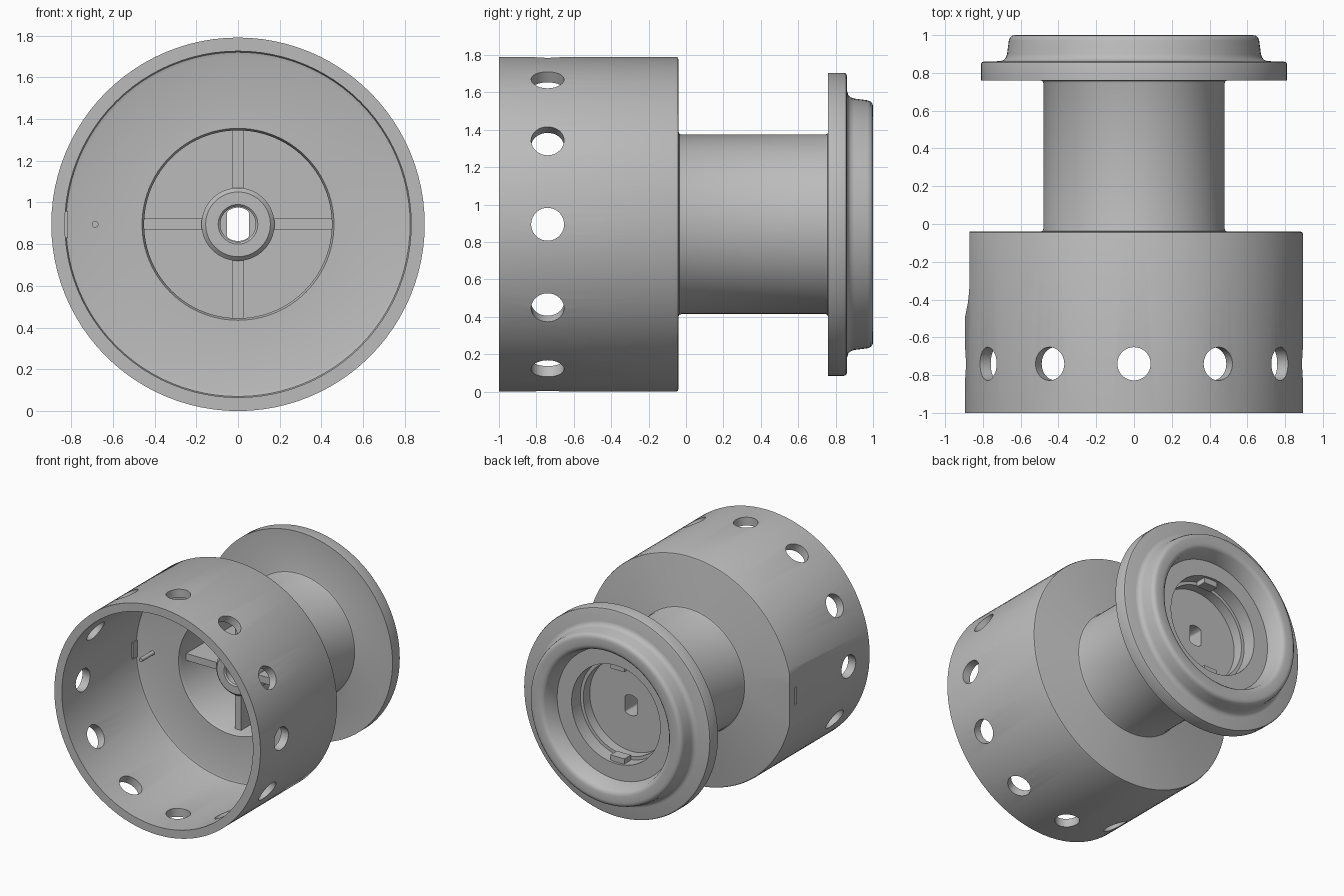
import bpy, bmesh, math
from mathutils import Matrix, Vector

cube = bpy.data.objects.get("Cube")
if cube:
    bpy.data.objects.remove(cube)

R = 0.895                      # skirt radius, also the height of the axis
AXIS = Vector((0, 0, R))
grey = bpy.data.materials.new("light_grey")
grey.use_nodes = True
grey.diffuse_color = (0.5, 0.5, 0.5, 1)
grey.node_tree.nodes["Principled BSDF"].inputs["Base Color"].default_value = (0.5, 0.5, 0.5, 1)


def finish(name, bm):
    bmesh.ops.recalc_face_normals(bm, faces=bm.faces)
    mesh = bpy.data.meshes.new(name)
    bm.to_mesh(mesh)
    bm.free()
    mesh.materials.append(grey)
    obj = bpy.data.objects.new(name, mesh)
    bpy.context.collection.objects.link(obj)
    return obj


def revolve(name, profile, steps=96):
    """Turn (radius, y) points around the spool axis."""
    bm = bmesh.new()
    verts = [bm.verts.new((r, y, R)) for r, y in profile]
    edges = [bm.edges.new(p) for p in zip(verts, verts[1:])]
    bmesh.ops.spin(bm, geom=verts + edges, cent=AXIS, axis=(0, 1, 0),
                   angle=math.tau, steps=steps)
    bmesh.ops.remove_doubles(bm, verts=bm.verts, dist=0.0001)
    return finish(name, bm)


def add_box(bm, center, size, turn=0):
    m = (Matrix.Translation(AXIS) @ Matrix.Rotation(turn, 4, 'Y')
         @ Matrix.Translation(center) @ Matrix.Diagonal((*size, 1)))
    bmesh.ops.create_cube(bm, size=1, matrix=m)


def cut(obj, cutter):
    cutter.hide_render = True
    mod = obj.modifiers.new("cut", 'BOOLEAN')
    mod.operation, mod.solver, mod.object = 'DIFFERENCE', 'EXACT', cutter
    bpy.context.view_layer.objects.active = obj
    bpy.ops.object.modifier_apply(modifier=mod.name)
    bpy.data.objects.remove(cutter)


def smooth(obj):
    bpy.ops.object.select_all(action='DESELECT')
    obj.select_set(True)
    bpy.context.view_layer.objects.active = obj
    bpy.ops.object.shade_smooth_by_angle(angle=math.radians(35))


def shaft_cutter():
    """Round hole with two flat sides."""
    bm = bmesh.new()
    bmesh.ops.create_cone(bm, cap_ends=True, segments=48, radius1=0.08, radius2=0.08, depth=3,
                          matrix=Matrix.Translation(AXIS) @ Matrix.Rotation(math.pi / 2, 4, 'X'))
    for v in bm.verts:
        v.co.x = max(-0.052, min(0.052, v.co.x))
    bmesh.ops.remove_doubles(bm, verts=bm.verts, dist=0.0001)
    return finish("shaft_cutter", bm)


# Spool body: skirt, hub, rear flange and lip in one turned profile
body = revolve("spool_body", [
    (0, 0.6), (0.45, 0.6), (0.45, -0.06), (0.46, -0.08),
    (0.81, -0.08), (0.825, -0.085), (0.83, -0.1), (0.83, -1),
    (R, -1), (R, -0.055), (0.891, -0.044), (0.88, -0.04),
    (0.495, -0.04), (0.484, -0.036), (0.48, -0.025), (0.48, 0.745), (0.484, 0.756), (0.495, 0.76),
    (0.81, 0.76), (0.81, 0.845), (0.806, 0.856), (0.795, 0.86),
    (0.71, 0.862), (0.69, 0.868), (0.678, 0.882), (0.672, 0.9),
    (0.663, 0.97), (0.656, 0.988), (0.643, 0.998), (0.625, 1),
    (0.575, 1), (0.555, 0.995), (0.54, 0.98), (0.51, 0.87),
    (0.385, 0.87), (0.385, 0.68), (0, 0.68)])

# Ring of twelve skirt holes
bm = bmesh.new()
for i in range(12):
    m = (Matrix.Translation(AXIS) @ Matrix.Rotation(i * math.tau / 12, 4, 'Y')
         @ Matrix.Translation((0, -0.74, 0.86)))
    bmesh.ops.create_cone(bm, cap_ends=True, segments=40, radius1=0.088, radius2=0.088,
                          depth=0.4, matrix=m)
cut(body, finish("hole_cutter", bm))

# Flattened pocket on the skirt side, running out in a soft curve
bm = bmesh.new()
outline = [(-1, 0.02), (-0.87, 0.02), (-0.87, -0.3), (-0.873, -0.36),
           (-0.88, -0.42), (-0.9, -0.52), (-1, -0.52)]
face = bm.faces.new([bm.verts.new((x, y, R - 0.3)) for x, y in outline])
new = bmesh.ops.extrude_face_region(bm, geom=[face])["geom"]
bmesh.ops.translate(bm, vec=(0, 0, 0.6), verts=[g for g in new if isinstance(g, bmesh.types.BMVert)])
cut(body, finish("pocket_cutter", bm))

# Narrow slot in the pocket
bm = bmesh.new()
add_box(bm, (-0.88, -0.12, 0), (0.05, 0.02, 0.14))
cut(body, finish("slot_cutter", bm))
cut(body, shaft_cutter())
smooth(body)

# Centre boss with a counterbored shaft hole
boss = revolve("centre_boss", [
    (0, 0.605), (0.175, 0.605), (0.175, -0.02), (0.155, -0.04),
    (0.095, -0.04), (0.085, -0.03), (0.085, 0.06), (0, 0.06)], 64)
cut(boss, shaft_cutter())
smooth(boss)

# Four ribs joining boss and hub
bm = bmesh.new()
for i in range(4):
    add_box(bm, (0.31, 0.302, 0), (0.29, 0.605, 0.055), i * math.pi / 2)
finish("hub_ribs", bm)

# Locking tabs in the rear recess
bm = bmesh.new()
for side in (-1, 1):
    add_box(bm, (0, 0.81, side * 0.37), (0.12, 0.08, 0.06))
finish("recess_tabs", bm)

# Inner ledge ring of the rear recess
smooth(revolve("recess_ring", [(0.39, 0.76), (0.36, 0.76), (0.36, 0.67), (0.39, 0.67)]))

# Line clip parts inside the skirt
bm = bmesh.new()
add_box(bm, (-0.826, -0.105, 0), (0.02, 0.06, 0.13))
finish("clip_tab", bm)
bm = bmesh.new()
bmesh.ops.create_cone(bm, cap_ends=True, segments=20, radius1=0.016, radius2=0.016, depth=0.16,
                      matrix=Matrix.Translation(AXIS + Vector((-0.685, -0.15, 0)))
                      @ Matrix.Rotation(math.pi / 2, 4, 'X'))
smooth(finish("clip_pin", bm))
